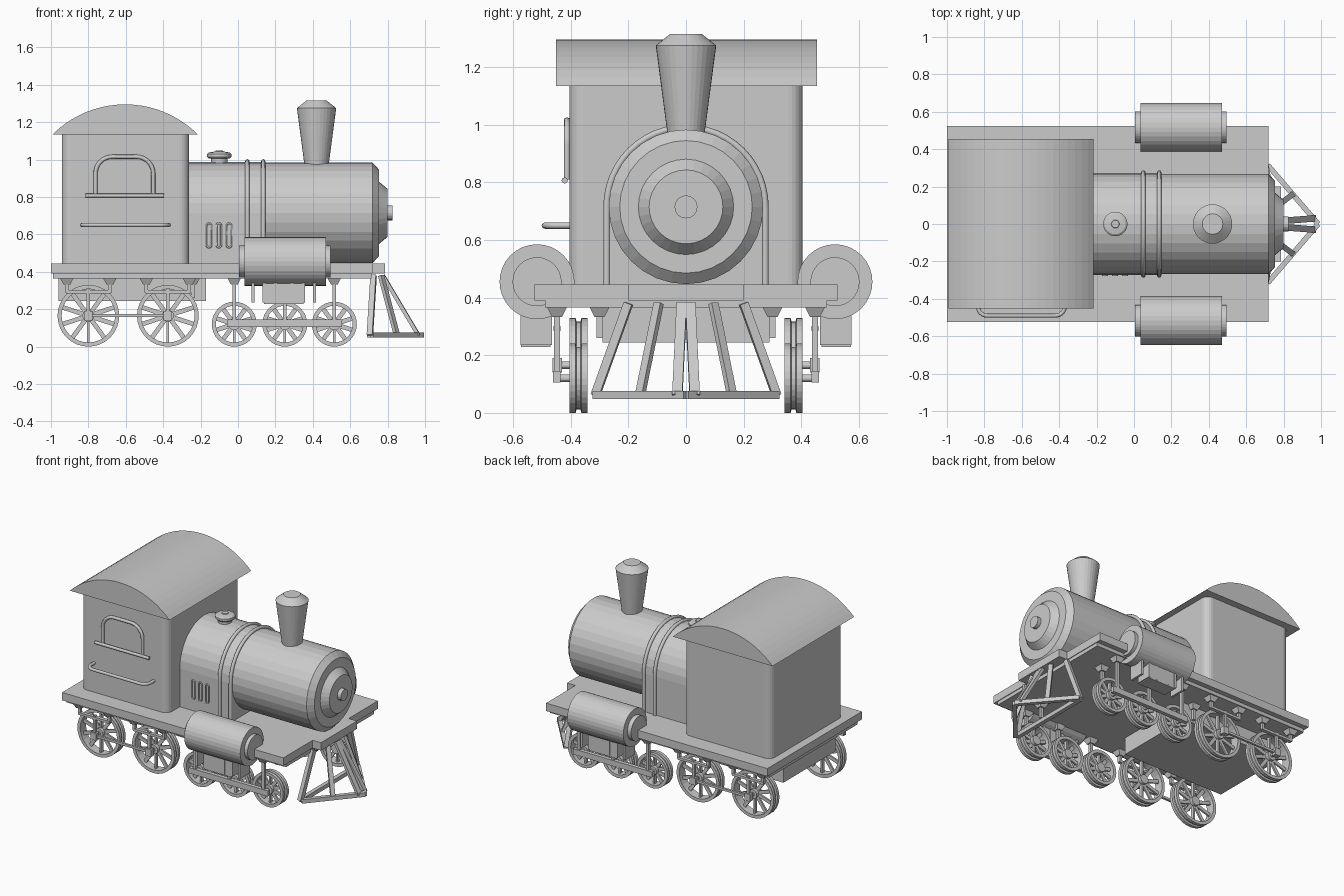
import bpy, bmesh, math
from mathutils import Vector, Matrix

old = bpy.data.objects.get("Cube")
if old:
    bpy.data.objects.remove(old)

grey = bpy.data.materials.new("plain_grey")
grey.use_nodes = True
GREY = (0.6, 0.6, 0.6, 1)
grey.diffuse_color = GREY
grey.node_tree.nodes["Principled BSDF"].inputs["Base Color"].default_value = GREY


def finish(name, bm):
    bmesh.ops.recalc_face_normals(bm, faces=bm.faces)
    mesh = bpy.data.meshes.new(name)
    bm.to_mesh(mesh)
    bm.free()
    mesh.materials.append(grey)
    ob = bpy.data.objects.new(name, mesh)
    bpy.context.collection.objects.link(ob)
    return ob


def add_box(bm, x, y, z, taper=1.0):
    """Box from ranges; taper scales the bottom end about its centre."""
    verts = bmesh.ops.create_cube(bm, size=1)["verts"]
    for v in verts:
        s = taper if v.co.z < 0 else 1
        v.co = Vector([(r[0] + r[1]) / 2 + c * k * (r[1] - r[0])
                       for r, c, k in zip((x, y, z), v.co, (s, s, 1))])


def box(name, x, y, z):
    bm = bmesh.new()
    add_box(bm, x, y, z)
    return finish(name, bm)


def add_lathe(bm, profile, origin, axis, seg=32, closed=False):
    """Spin (along, radius) pairs round an axis through origin."""
    turn = Vector((0, 0, 1)).rotation_difference(Vector(axis)).to_matrix()
    rings = [[bm.verts.new(Vector(origin) + turn @ Vector(
        (r * math.cos(i * math.tau / seg), r * math.sin(i * math.tau / seg), h)))
        for i in range(seg)] for h, r in profile]
    pairs = list(zip(rings, rings[1:]))
    if closed:
        pairs.append((rings[-1], rings[0]))
    else:
        bm.faces.new(rings[0])
        bm.faces.new(rings[-1])
    for a, b in pairs:
        for i in range(seg):
            j = (i + 1) % seg
            bm.faces.new((a[i], a[j], b[j], b[i]))


def lathe(name, profile, origin, axis, seg=32):
    bm = bmesh.new()
    add_lathe(bm, profile, origin, axis, seg)
    return finish(name, bm)


def add_beam(bm, a, b, w, h):
    """Straight square bar between two points."""
    a, b = Vector(a), Vector(b)
    rot = (b - a).to_track_quat('Z', 'Y').to_matrix().to_4x4()
    size = Matrix.Diagonal((w, h, (b - a).length, 1))
    bmesh.ops.create_cube(bm, size=1, matrix=Matrix.Translation((a + b) / 2) @ rot @ size)


def prism(name, outline, lift, vec):
    """Extrude a 2D outline, placed by lift(u, v), along vec."""
    bm = bmesh.new()
    face = bm.faces.new([bm.verts.new(lift(u, v)) for u, v in outline])
    new = bmesh.ops.extrude_face_region(bm, geom=[face])["geom"]
    bmesh.ops.translate(bm, vec=vec, verts=[g for g in new if isinstance(g, bmesh.types.BMVert)])
    return finish(name, bm)


def tube(name, points, radius, cyclic=False):
    """Round rail along a path, turned into a mesh."""
    cu = bpy.data.curves.new(name, 'CURVE')
    cu.dimensions = '3D'
    cu.bevel_depth, cu.bevel_resolution, cu.use_fill_caps = radius, 2, True
    sp = cu.splines.new('POLY')
    sp.points.add(len(points) - 1)
    for p, co in zip(sp.points, points):
        p.co = (*co, 1)
    sp.use_cyclic_u = cyclic
    tmp = bpy.data.objects.new(name, cu)
    bm = bmesh.new()
    bm.from_mesh(tmp.to_mesh())
    bpy.data.objects.remove(tmp)
    return finish(name, bm)


def arc(cx, cz, r, a0, a1, n=8):
    return [(cx + r * math.cos(math.radians(a0 + (a1 - a0) * i / n)),
             cz + r * math.sin(math.radians(a0 + (a1 - a0) * i / n))) for i in range(n + 1)]


# Deck with narrow front tongue, and the frame underneath
deck = [(-1, -.525), (.72, -.525), (.72, -.2), (.785, -.2), (.785, .2), (.72, .2), (.72, .525), (-1, .525)]
prism("deck", deck, lambda u, v: (u, v, .39), (0, 0, .055))
box("deck_underside", (-.99, .715), (-.49, .49), (.365, .39))
box("ash_box", (-.96, -.17), (-.29, .29), (.245, .37))

# Cab with rounded corners and arched roof
R = .05
cab = [p for cx, cy, a in ((-.262 - R, .405 - R, 0), (-.942 + R, .405 - R, 90),
                          (-.942 + R, -.405 + R, 180), (-.262 - R, -.405 + R, 270))
       for p in arc(cx, cy, R, a, a + 90, 6)]
prism("cab", cab, lambda u, v: (u, v, .44), (0, 0, .70))
prism("cab_roof", arc(-.603, .746, .549, 45.1, 134.9, 20), lambda u, v: (u, -.452, v), (0, .906, 0))

# Cab window frame, sill and handrail
Y = -.413
tube("window_frame", [(x, Y, z) for x, z in [(-.453, .81)] + arc(-.543, .925, .09, 0, 90)
                      + arc(-.672, .925, .09, 90, 180) + [(-.762, .81)]], .011)
tube("window_sill", [(-.815, Y - .008, .807), (-.395, Y - .008, .807)], .011)
tube("cab_handrail", [(x, y, .65) for x, y in [(-.835, -.4)] + arc(-.785, -.44, .05, 180, 270, 6)
                      + arc(-.42, -.44, .05, 270, 360, 6) + [(-.37, -.4)]], .011)

# Boiler: arched rear section, round front, smokebox door
BZ = .715
prism("firebox", [(.272, .44)] + arc(0, BZ, .272, 0, 180, 16) + [(-.272, .44)],
      lambda u, v: (-.27, u, v), (.41, 0, 0))
lathe("boiler", [(0, .268), (.62, .268), (.655, .23)], (.1, 0, BZ), (1, 0, 0))
lathe("smokebox_door", [(0, .168), (.048, .128)], (.752, 0, BZ), (1, 0, 0))
lathe("door_knob", [(0, .04), (.03, .04)], (.797, 0, BZ), (1, 0, 0), 16)
for x in (.05, .135):
    tube("boiler_band", [(x, u, v) for u, v in [(.275, .44)] + arc(0, BZ, .275, 0, 180, 24)
                         + [(-.275, .44)]], .012)
for x in (-.155, -.102, -.048):
    tube("firebox_vent", [(x + u, -.274, v) for u, v in arc(0, .648, .012, 0, 180, 6)
                          + arc(0, .542, .012, 180, 360, 6)], .005, True)

# Chimney and steam dome
lathe("chimney", [(0, .062), (.325, .105), (.365, .055)], (.42, 0, .95), (0, 0, 1))
lathe("steam_dome", [(0, .045), (.05, .045), (.052, .058), (.06, .065), (.075, .065),
                     (.083, .055), (.088, .022), (.093, .02)], (-.1, 0, .955), (0, 0, 1))


def add_wheel(bm, x, r, s):
    """Grooved rim, hub and spokes on side s."""
    rim = [(-.032, r - .022), (-.032, r), (-.01, r), (-.007, r - .012),
           (.007, r - .012), (.01, r), (.032, r), (.032, r - .022)]
    c = Vector((x, s * .373, r))
    add_lathe(bm, rim, c, (0, 1, 0), 32, True)
    add_lathe(bm, [(-.03, .032), (.03, .032)], c, (0, 1, 0), 16)
    add_lathe(bm, [(0, .013), (.085, .013)], c, (0, s, 0), 12)
    for i in range(10):
        a = (i + .5) * math.tau / 10
        d = Vector((math.cos(a), 0, math.sin(a)))
        add_beam(bm, c + d * .02, c + d * (r - .015), .012, .024)


def add_hanger(bm, x, y, low, top=.368):
    """Post with a flared head."""
    add_box(bm, (x - .01, x + .01), (y - .01, y + .01), (low, top))
    add_box(bm, (x - .037, x + .037), (y - .035, y + .035), (top - .035, top), .5)


for s, side in ((-1, "right"), (1, "left")):
    def across(a, b):
        return sorted((s * a, s * b))

    # Outside steam cylinder with stepped ends and the valve box below
    lathe(side + "_cylinder", [(-.245, .04), (-.245, .085), (-.215, .085), (-.215, .13), (.22, .13),
                               (.22, .085), (.245, .085), (.245, .04)], (.25, s * .517, .455), (1, 0, 0))
    bm = bmesh.new()
    add_box(bm, (.14, .35), across(.47, .572), (.228, .36))
    for x in (.08, .14, .20, .29, .35, .41):
        add_box(bm, (x - .008, x + .008), across(.465, .574), (.235, .36))
    finish(side + "_valve_box", bm)

    # Wheels
    for name, xs, r in (("rear", (-.80, -.375), .165), ("front", (-.02, .25, .515), .12)):
        bm = bmesh.new()
        for x in xs:
            add_wheel(bm, x, r, s)
        finish(f"{side}_{name}_wheels", bm)

    # Coupling rods
    bm = bmesh.new()
    add_beam(bm, (-.80, s * .445, .165), (-.375, s * .445, .165), .016, .016)
    add_box(bm, (-.06, .555), across(.435, .462), (.105, .145))
    finish(side + "_coupling_rods", bm)

    # Hangers, springs and axle boxes
    bm = bmesh.new()
    for x in (-.02, .25, .515):
        add_hanger(bm, x, s * .448, .12)
    for x in (-.80, -.375):
        add_box(bm, (x - .022, x + .022), across(.43, .463), (.14, .19))
        add_box(bm, (x - .009, x + .009), across(.438, .456), (.18, .31))
        add_box(bm, (x - .12, x + .12), across(.435, .46), (.285, .302))
        for d in (-.115, .115):
            add_hanger(bm, x + d, s * .448, .29)
    for x in (-.24, .515):
        add_hanger(bm, x, s * .30, .26)
    finish(side + "_suspension", bm)

# Cowcatcher: V-shaped frame with slanted bars
bm = bmesh.new()
for s in (-1, 1):
    add_beam(bm, (.715, s * .315, .062), (.985, 0, .062), .028, .028)
    add_beam(bm, (.725, s * .20, .38), (.705, s * .315, .06), .03, .03)
    add_beam(bm, (.765, s * .095, .38), (.85, s * .16, .06), .03, .02)
    add_beam(bm, (.775, s * .015, .38), (.965, s * .03, .06), .035, .02)
add_beam(bm, (.705, -.31, .062), (.705, .31, .062), .028, .028)
finish("cowcatcher", bm)
